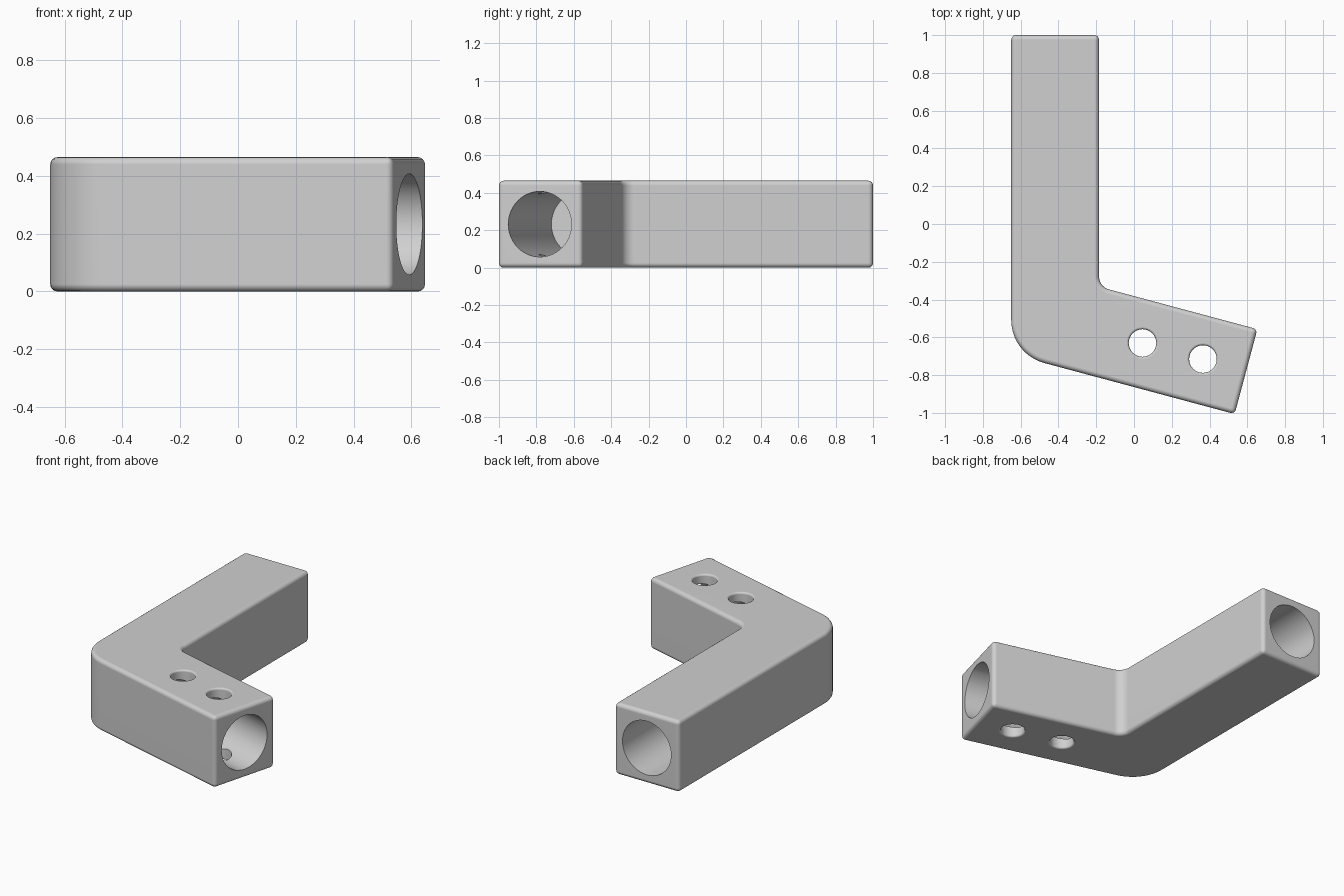
import bpy, bmesh, math
from mathutils import Vector

cube = bpy.data.objects.get("Cube")
if cube:
    bpy.data.objects.remove(cube, do_unlink=True)

WIDTH, HEIGHT, EDGE = 0.465, 0.465, 0.025
TILT = math.radians(-15)
ALONG = Vector((math.cos(TILT), math.sin(TILT), 0))    # short arm direction
ACROSS = Vector((-ALONG.y, ALONG.x, 0))
UP, BACK = Vector((0, 0, 1)), Vector((0, 1, 0))

GREY = (0.63, 0.63, 0.63, 1)
grey = bpy.data.materials.new("plain grey")
grey.use_nodes = True
grey.diffuse_color = GREY
grey.node_tree.nodes["Principled BSDF"].inputs["Base Color"].default_value = GREY


def make_object(name, bm):
    bmesh.ops.recalc_face_normals(bm, faces=bm.faces)
    mesh = bpy.data.meshes.new(name)
    bm.to_mesh(mesh)
    bm.free()
    mesh.materials.append(grey)
    obj = bpy.data.objects.new(name, mesh)
    bpy.context.collection.objects.link(obj)
    return obj


def fillet(prev, corner, after, radius, steps=10):
    """Points of an arc that rounds one corner of the outline."""
    a, b = (prev - corner).normalized(), (after - corner).normalized()
    half = a.angle(b) / 2
    centre = corner + (a + b).normalized() * radius / math.sin(half)
    start = (corner + a * radius / math.tan(half) - centre).normalized()
    end = (corner + b * radius / math.tan(half) - centre).normalized()
    return [centre + start.slerp(end, i / steps) * radius for i in range(steps + 1)]


def turned(name, base, axis, profile, sides=48):
    """Closed solid turned about an axis; profile is (distance, radius)."""
    bm = bmesh.new()
    turn = axis.to_track_quat('Z', 'Y')
    rings = []
    for dist, radius in profile:
        rings.append([bm.verts.new(base + turn @ Vector((
            radius * math.cos(math.tau * i / sides),
            radius * math.sin(math.tau * i / sides), dist))) for i in range(sides)])
    for low, high in zip(rings, rings[1:]):
        for i in range(sides):
            j = (i + 1) % sides
            bm.faces.new((low[i], low[j], high[j], high[i]))
    bm.faces.new(rings[0])
    bm.faces.new(rings[-1])
    return make_object(name, bm)


# Bent bar outline: long arm along y, short arm tilted
left, right = -0.65, -0.65 + WIDTH
tip_low = Vector((0.533, -1.006, 0))
tip_high = tip_low + ACROSS * WIDTH
outer = tip_low - ALONG * (tip_low.x - left) / ALONG.x
inner = tip_high - ALONG * (tip_high.x - right) / ALONG.x
back_left, back_right = Vector((left, 1, 0)), Vector((right, 1, 0))
outline = ([back_left] + fillet(back_left, outer, tip_low, 0.235) + [tip_low, tip_high]
           + fillet(tip_high, inner, back_right, 0.07) + [back_right])

bm = bmesh.new()
face = bm.faces.new([bm.verts.new(p) for p in outline])
raised = bmesh.ops.extrude_face_region(bm, geom=[face])["geom"]
bmesh.ops.translate(bm, vec=UP * HEIGHT, verts=[v for v in raised if isinstance(v, bmesh.types.BMVert)])
bracket = make_object("angled_bracket", bm)

rounding = bracket.modifiers.new("rounded edges", 'BEVEL')
rounding.width = EDGE
rounding.segments = 4
rounding.limit_method = 'ANGLE'
rounding.angle_limit = math.radians(30)

# Blind bores in both arms, joined by a narrow channel round the bend
mid = UP * HEIGHT / 2
bend = (outer + inner) / 2 + mid
tip = (tip_low + tip_high) / 2 + mid
reach = (tip - bend).length
BORE, STOP, CHANNEL = 0.175, 0.155, 0.065
cutters = [
    turned("short_arm_bore", bend, ALONG, [(STOP, BORE), (reach + 0.1, BORE)]),
    turned("long_arm_bore", bend, BACK, [(STOP, BORE), (1.1 - bend.y, BORE)]),
    turned("short_channel", bend, ALONG, [(-0.03, CHANNEL), (STOP + 0.1, CHANNEL)], 24),
    turned("long_channel", bend, BACK, [(-0.03, CHANNEL), (STOP + 0.1, CHANNEL)], 24),
]

# Screw holes with softened rims, right through the short arm
HOLE, RIM = 0.073, 0.012
quarter = [i / 4 * math.pi / 2 for i in range(5)]
rim = [(-0.1, HOLE + RIM)] + [
    (RIM * (1 - math.cos(t)), HOLE + RIM * (1 - math.sin(t))) for t in quarter]
profile = rim + [(HEIGHT - d, r) for d, r in reversed(rim)]
for x, y in ((0.045, -0.63), (0.365, -0.715)):
    cutters.append(turned("screw_hole", Vector((x, y, 0)), UP, profile, 32))

for cutter in cutters:
    cutter.hide_render = True
    cut = bracket.modifiers.new(cutter.name, 'BOOLEAN')
    cut.operation = 'DIFFERENCE'
    cut.solver = 'EXACT'
    cut.object = cutter

# Bake the cuts, then remove the helpers
bpy.context.view_layer.update()
baked = bpy.data.meshes.new_from_object(bracket.evaluated_get(bpy.context.evaluated_depsgraph_get()))
bracket.modifiers.clear()
bracket.data = baked
for cutter in cutters:
    bpy.data.objects.remove(cutter, do_unlink=True)

bpy.ops.object.select_all(action='DESELECT')
bracket.select_set(True)
bpy.context.view_layer.objects.active = bracket
bpy.ops.object.shade_smooth_by_angle(angle=math.radians(35))
normals = bracket.modifiers.new("clean shading", 'WEIGHTED_NORMAL')
normals.keep_sharp = True
